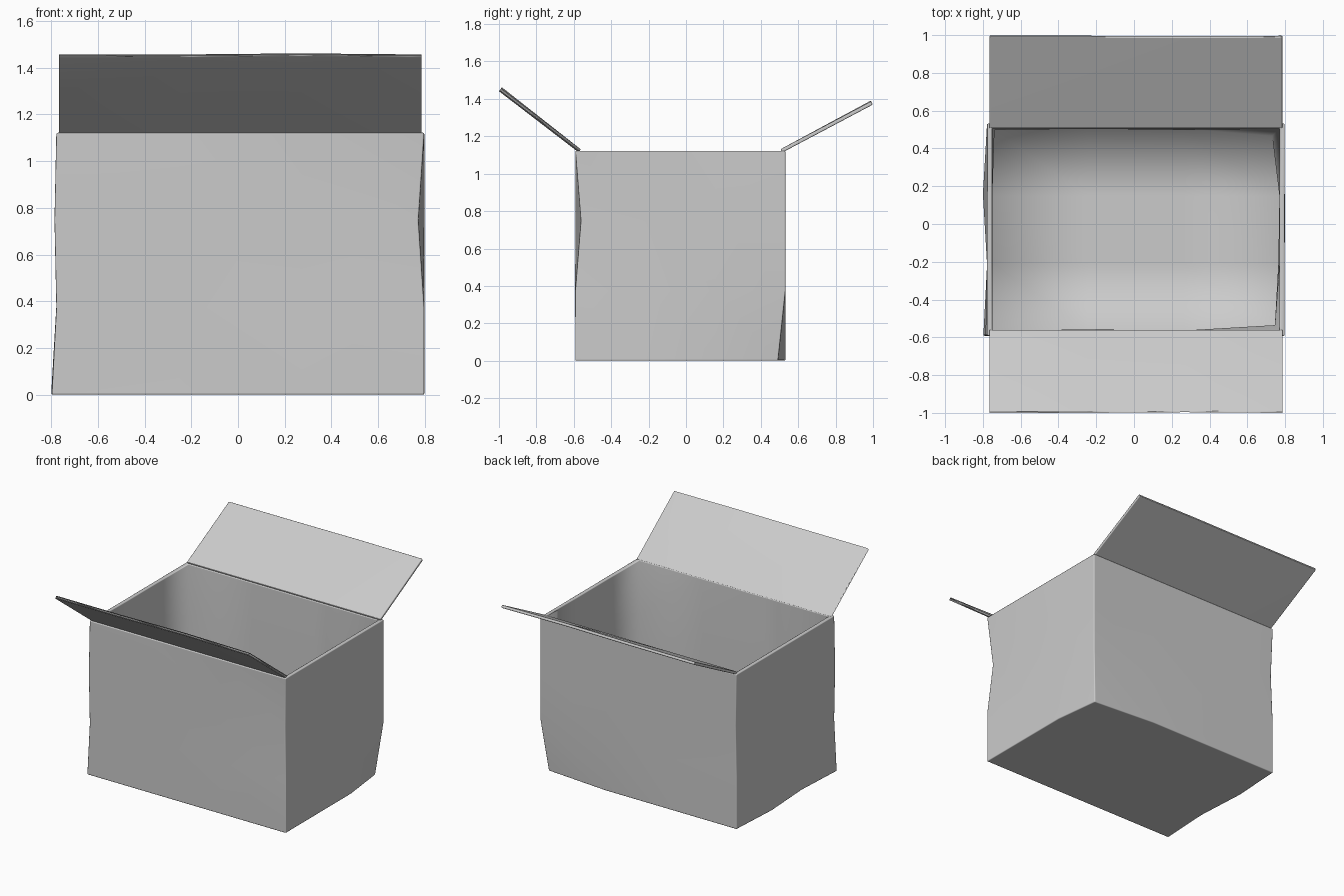
import bpy, bmesh, math
from mathutils import Vector, Matrix

cube = bpy.data.objects.get("Cube")
if cube:
    bpy.data.objects.remove(cube, do_unlink=True)

# Single plain cardboard grey
grey = bpy.data.materials.new("light_grey")
grey.use_nodes = True
colour = (0.6, 0.6, 0.6, 1)
grey.diffuse_color = colour
grey.node_tree.nodes["Principled BSDF"].inputs["Base Color"].default_value = colour

LOW = Vector((-0.778, -0.592, 0))
HIGH = Vector((0.798, 0.532, 1.122))
WALL = 0.028

# Small dents in the walls, keyed by position in the 3 x 3 x 3 panel grid
DENTS = {
    (3, 0, 2): (-0.025, 0.03, 0),    # front corner pushed in
    (3, 3, 0): (-0.04, -0.04, 0),    # rear bottom corner crushed
    (0, 0, 0): (-0.02, 0, 0),
    (0, 2, 0): (-0.022, 0, 0),
    (0, 0, 2): (-0.008, 0, 0),
    (0, 3, 2): (0.012, -0.006, 0),
    (3, 1, 1): (-0.006, 0, 0),
    (1, 0, 1): (0, 0.006, 0),
    (2, 3, 2): (0, -0.006, 0),
}


def finish(name, bm, bevel):
    """Round the convex edges, then make a smooth shaded object."""
    bmesh.ops.recalc_face_normals(bm, faces=bm.faces)
    edges = [e for e in bm.edges
             if e.is_manifold and e.calc_face_angle_signed(0) > 0.7]
    bmesh.ops.bevel(bm, geom=edges, offset=bevel, segments=2, profile=0.5,
                    affect='EDGES', clamp_overlap=True)
    for f in bm.faces:
        f.smooth = True
    mesh = bpy.data.meshes.new(name)
    bm.to_mesh(mesh)
    bm.free()
    mesh.materials.append(grey)
    obj = bpy.data.objects.new(name, mesh)
    bpy.context.collection.objects.link(obj)
    obj.modifiers.new("clean_shading", 'WEIGHTED_NORMAL')


# Box body: open-topped outer shell with dents
bm = bmesh.new()
bmesh.ops.create_cube(bm, size=1)
bm.faces.remove(max(bm.faces, key=lambda f: f.calc_center_median().z))
bmesh.ops.subdivide_edges(bm, edges=bm.edges[:], cuts=2, use_grid_fill=True)
size = HIGH - LOW
for v in bm.verts:
    cell = tuple(round((c + 0.5) * 3) for c in v.co)
    v.co = LOW + Vector([size[a] * cell[a] / 3 for a in range(3)])
    v.co += Vector(DENTS.get(cell, (0, 0, 0)))
outer_rim = [e for e in bm.edges if e.is_boundary]

# Inner shell: a shrunken copy
copy = bmesh.ops.duplicate(bm, geom=bm.verts[:] + bm.edges[:] + bm.faces[:])
inner = [g for g in copy["geom"] if isinstance(g, bmesh.types.BMVert)]
inner_low = LOW + Vector((WALL, WALL, WALL))
inner_size = size - Vector((2 * WALL, 2 * WALL, WALL))
for v in inner:
    v.co = [inner_low[a] + (v.co[a] - LOW[a]) * inner_size[a] / size[a]
            for a in range(3)]
inner_rim = [v for v in inner if v.is_boundary]


def partner(vert):
    """Inner rim vertex beside an outer rim vertex."""
    return min(inner_rim, key=lambda w: (w.co - vert.co).length)


# Rim: one face for each outer top edge
for edge in outer_rim:
    a, b = edge.verts
    bm.faces.new((a, b, partner(b), partner(a)))
finish("box_body", bm, 0.007)


# Lid flaps: thin panels leaning out from the long rims
def flap(name, hinge, tip, wave):
    start, end = Vector((0.01, *hinge)), Vector((0.01, *tip))
    along = end - start
    bm = bmesh.new()
    bmesh.ops.create_cube(bm, size=1)
    long_edges = [e for e in bm.edges
                  if abs(e.verts[0].co.x - e.verts[1].co.x) > 0.5]
    bmesh.ops.subdivide_edges(bm, edges=long_edges, cuts=2)
    for v in bm.verts:
        ripple = wave if 0 < v.co.x < 0.4 and v.co.y > 0 else 0
        v.co = Vector((v.co.x * 1.552, v.co.y * along.length, v.co.z * 0.02 + ripple))
    turn = Matrix.Rotation(math.atan2(along.z, along.y), 4, 'X')
    bm.transform(Matrix.Translation((start + end) / 2) @ turn)
    finish(name, bm, 0.005)


flap("front_flap", (-0.568, 1.122), (-0.994, 1.449), -0.006)
flap("back_flap", (0.51, 1.122), (0.994, 1.378), 0.004)
